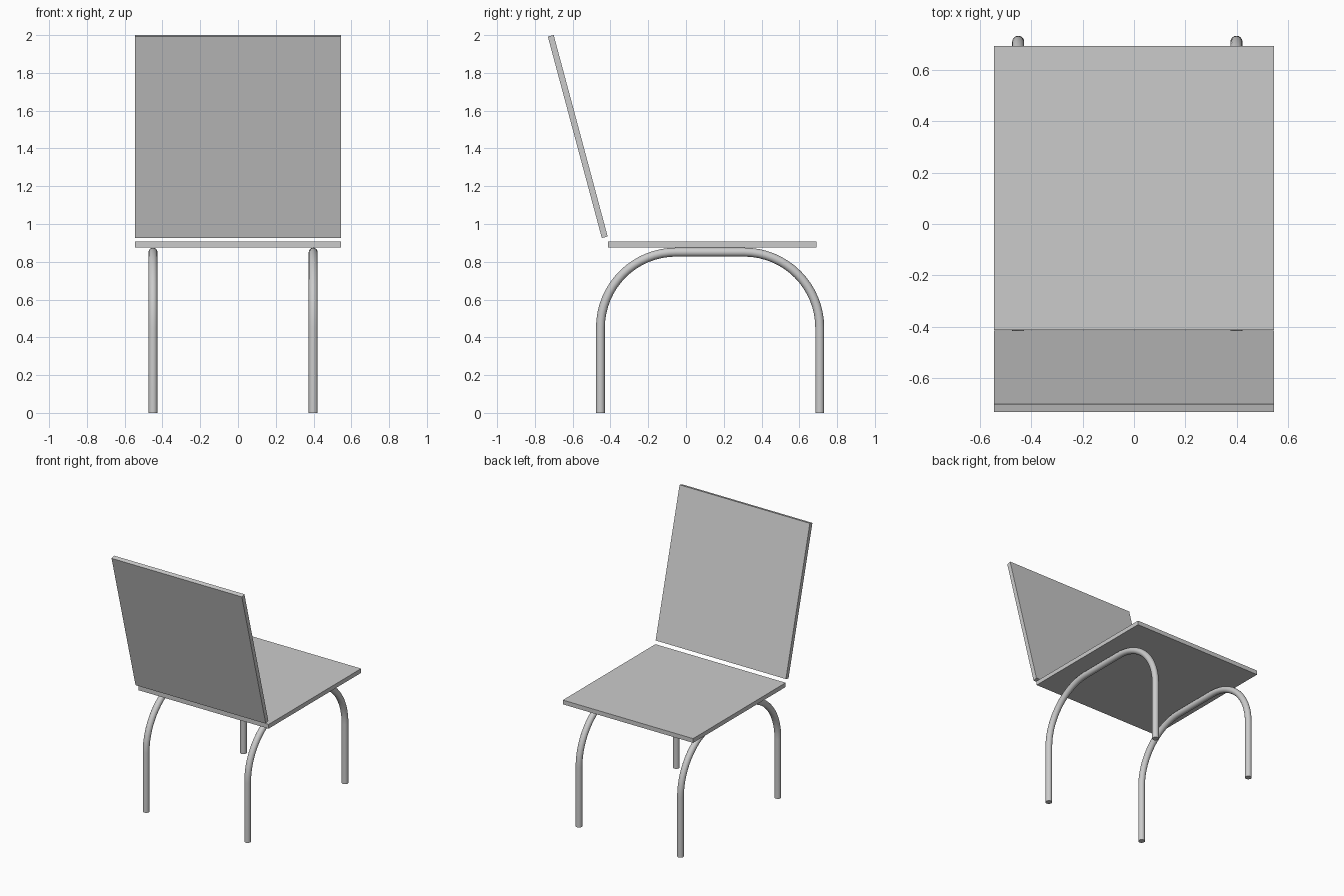
import bpy
import math
from mathutils import Matrix

if "Cube" in bpy.data.objects:
    bpy.data.objects.remove(bpy.data.objects["Cube"])


def panel(name, size, location, tilt=0.0):
    bpy.ops.mesh.primitive_cube_add(size=1, location=location, rotation=(tilt, 0, 0))
    ob = bpy.context.object
    ob.name = name
    ob.data.transform(Matrix.Diagonal((*size, 1)))
    return ob


WIDTH, LENGTH, THICK = 1.088, 1.104, 0.032
TILT = math.radians(15)

# Seat board
panel("seat", (WIDTH, LENGTH, THICK), (0, 0.14, 0.891))

# Backrest board, leaning back
panel("backrest", (WIDTH, THICK, LENGTH), (0, -0.573, 1.463), TILT)


# Bent tube: two legs joined by rounded corners under the seat
def tube_legs(name, x, y0=-0.453, y1=0.708, top=0.851, bend=0.40, radius=0.0235, steps=16):
    path = [(y0, 0)]
    for i in range(steps + 1):
        a = math.pi - math.pi / 2 * i / steps
        path.append((y0 + bend + bend * math.cos(a), top - bend + bend * math.sin(a)))
    for i in range(steps + 1):
        a = math.pi / 2 - math.pi / 2 * i / steps
        path.append((y1 - bend + bend * math.cos(a), top - bend + bend * math.sin(a)))
    path.append((y1, 0))

    curve = bpy.data.curves.new(name, 'CURVE')
    curve.dimensions = '3D'
    curve.bevel_depth = radius
    curve.bevel_resolution = 6
    curve.use_fill_caps = True
    spline = curve.splines.new('POLY')
    spline.points.add(len(path) - 1)
    for p, (y, z) in zip(spline.points, path):
        p.co = (x, y, z, 1)
    ob = bpy.data.objects.new(name, curve)
    bpy.context.collection.objects.link(ob)
    bpy.ops.object.select_all(action='DESELECT')
    ob.select_set(True)
    bpy.context.view_layer.objects.active = ob
    bpy.ops.object.convert(target='MESH')
    bpy.ops.object.shade_smooth_by_angle(angle=math.radians(40))


tube_legs("left_leg_tube", -0.45)
tube_legs("right_leg_tube", 0.398)
